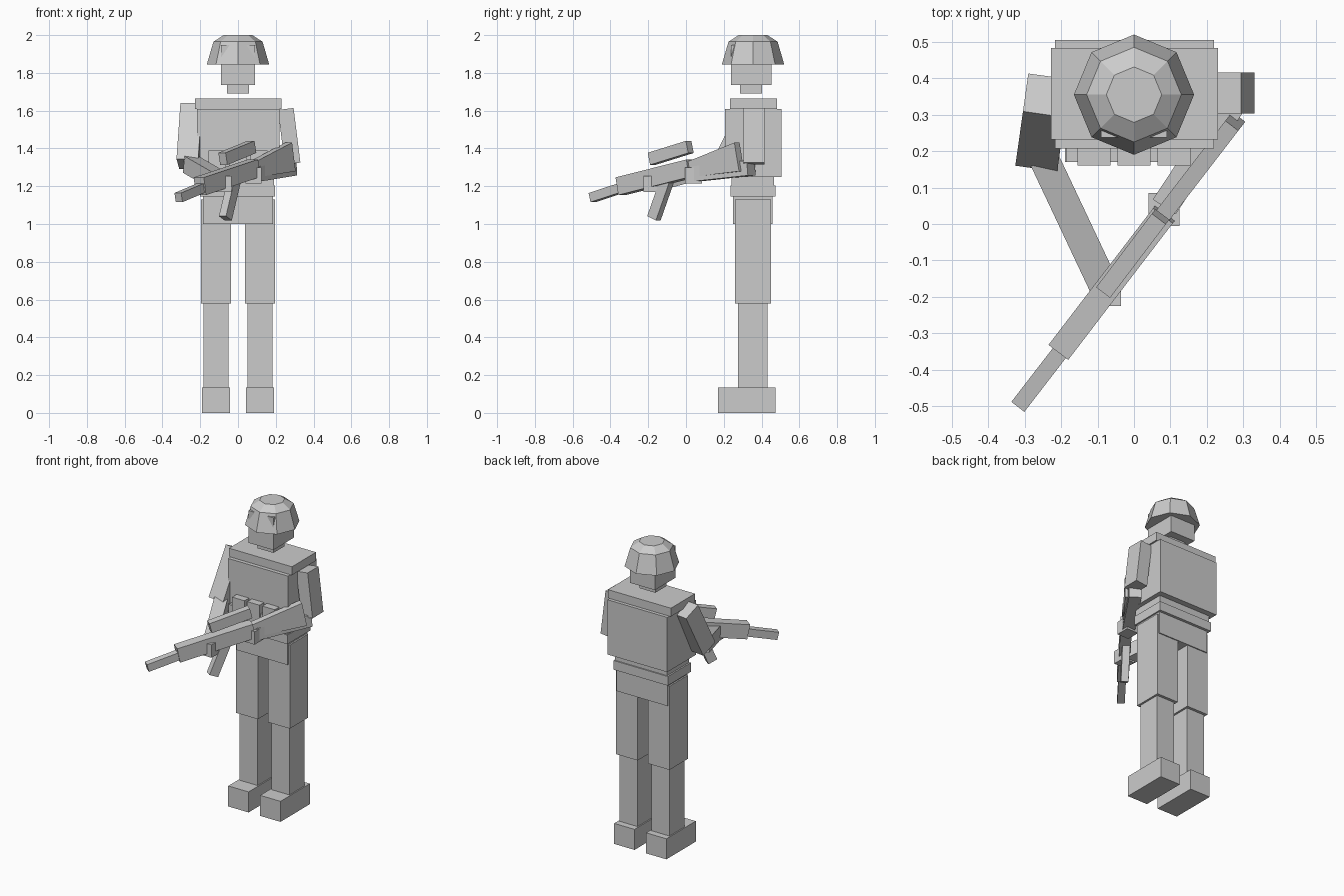
import bpy, bmesh
from math import cos, sin, tau
from mathutils import Vector

old = bpy.data.objects.get("Cube")
if old:
    bpy.data.objects.remove(old, do_unlink=True)

GREY = (0.6, 0.6, 0.6, 1)
mat = bpy.data.materials.new("plain grey")
mat.use_nodes = True
mat.diffuse_color = GREY
bsdf = next(n for n in mat.node_tree.nodes if n.type == 'BSDF_PRINCIPLED')
bsdf.inputs["Base Color"].default_value = GREY
bsdf.inputs["Roughness"].default_value = 0.8


def loft(name, rings):
    """Skin a stack of equal-sized rings and cap both ends."""
    bm = bmesh.new()
    loops = [[bm.verts.new(p) for p in ring] for ring in rings]
    n = len(loops[0])
    for lo, hi in zip(loops, loops[1:]):
        for i in range(n):
            j = (i + 1) % n
            bm.faces.new((lo[i], lo[j], hi[j], hi[i]))
    bm.faces.new(loops[0][::-1])
    bm.faces.new(loops[-1])
    bmesh.ops.recalc_face_normals(bm, faces=bm.faces)
    mesh = bpy.data.meshes.new(name)
    bm.to_mesh(mesh)
    bm.free()
    mesh.materials.append(mat)
    obj = bpy.data.objects.new(name, mesh)
    bpy.context.collection.objects.link(obj)
    return obj


def box(name, x, y, z):
    """Upright box from its x, y and z ranges."""
    ring = [(x[0], y[0]), (x[1], y[0]), (x[1], y[1]), (x[0], y[1])]
    return loft(name, [[(px, py, h) for px, py in ring] for h in z])


def beam(name, a, b, width, depth, end_depth=None):
    """Slanted box from a to b; width is its level side, depth may taper."""
    a, b = Vector(a), Vector(b)
    axis = (b - a).normalized()
    side = axis.cross(Vector((0, 0, 1))).normalized()
    up = side.cross(axis)
    rings = []
    for p, d in ((a, depth), (b, end_depth or depth)):
        rings.append([p + side * s * width / 2 + up * t * d / 2
                      for s, t in ((-1, -1), (1, -1), (1, 1), (-1, 1))])
    return loft(name, rings)


# Legs
for label, s in (("left", 1), ("right", -1)):
    def span(inner, outer):
        return sorted((s * inner, s * outer))
    box(label + "_boot", span(0.042, 0.19), (0.17, 0.475), (0, 0.135))
    box(label + "_shin", span(0.05, 0.182), (0.275, 0.432), (0.135, 0.58))
    box(label + "_thigh", span(0.037, 0.195), (0.26, 0.45), (0.58, 1.13))

# Trunk
box("pelvis", (-0.185, 0.185), (0.25, 0.457), (1.0, 1.145))
box("belt", (-0.2, 0.195), (0.235, 0.475), (1.145, 1.205))
box("waist", (-0.19, 0.19), (0.24, 0.467), (1.205, 1.25))
box("vest", (-0.217, 0.219), (0.207, 0.505), (1.25, 1.61))
box("shoulder_slab", (-0.228, 0.23), (0.232, 0.483), (1.61, 1.665))
for i, x in enumerate((-0.11, 0, 0.11)):
    box(f"pouch_{i + 1}", (x - 0.045, x + 0.045), (0.16, 0.215), (1.25, 1.39))
box("pouch_strap", (-0.187, 0.155), (0.17, 0.215), (1.25, 1.33))

# Head
box("neck", (-0.058, 0.058), (0.285, 0.402), (1.69, 1.735))
box("head", (-0.09, 0.09), (0.238, 0.452), (1.735, 1.947))
loft("helmet", [[(r * cos(tau * i / 8), 0.355 + r * sin(tau * i / 8), z)
                 for i in range(8)]
                for r, z in ((0.165, 1.845), (0.13, 1.965), (0.076, 2.0))])

# Arms
beam("right_upper_arm", (-0.24, 0.353, 1.613), (-0.261, 0.204, 1.318), 0.116, 0.118)
beam("right_forearm", (-0.25, 0.185, 1.315), (-0.085, -0.165, 1.22), 0.082, 0.09)
box("right_hand", (-0.12, -0.035), (-0.225, -0.14), (1.17, 1.255))
beam("left_upper_arm", (0.253, 0.36, 1.609), (0.289, 0.36, 1.32), 0.113, 0.083)
beam("left_forearm", (0.28, 0.345, 1.297), (0.085, 0.05, 1.265), 0.075, 0.08)
box("left_hand", (0.04, 0.125), (-0.005, 0.085), (1.215, 1.3))

# Rifle
beam("barrel", (-0.315, -0.497, 1.14), (-0.19, -0.335, 1.193), 0.045, 0.05)
beam("receiver", (-0.202, -0.345, 1.2), (0.085, 0.03, 1.295), 0.068, 0.095)
beam("sight", (-0.08, -0.182, 1.345), (0.073, 0.02, 1.408), 0.048, 0.066)
beam("magazine", (-0.02, -0.1, 1.23), (-0.067, -0.17, 1.03), 0.045, 0.06)
beam("stock", (0.07, 0.012, 1.285), (0.278, 0.282, 1.355), 0.045, 0.08, 0.155)
